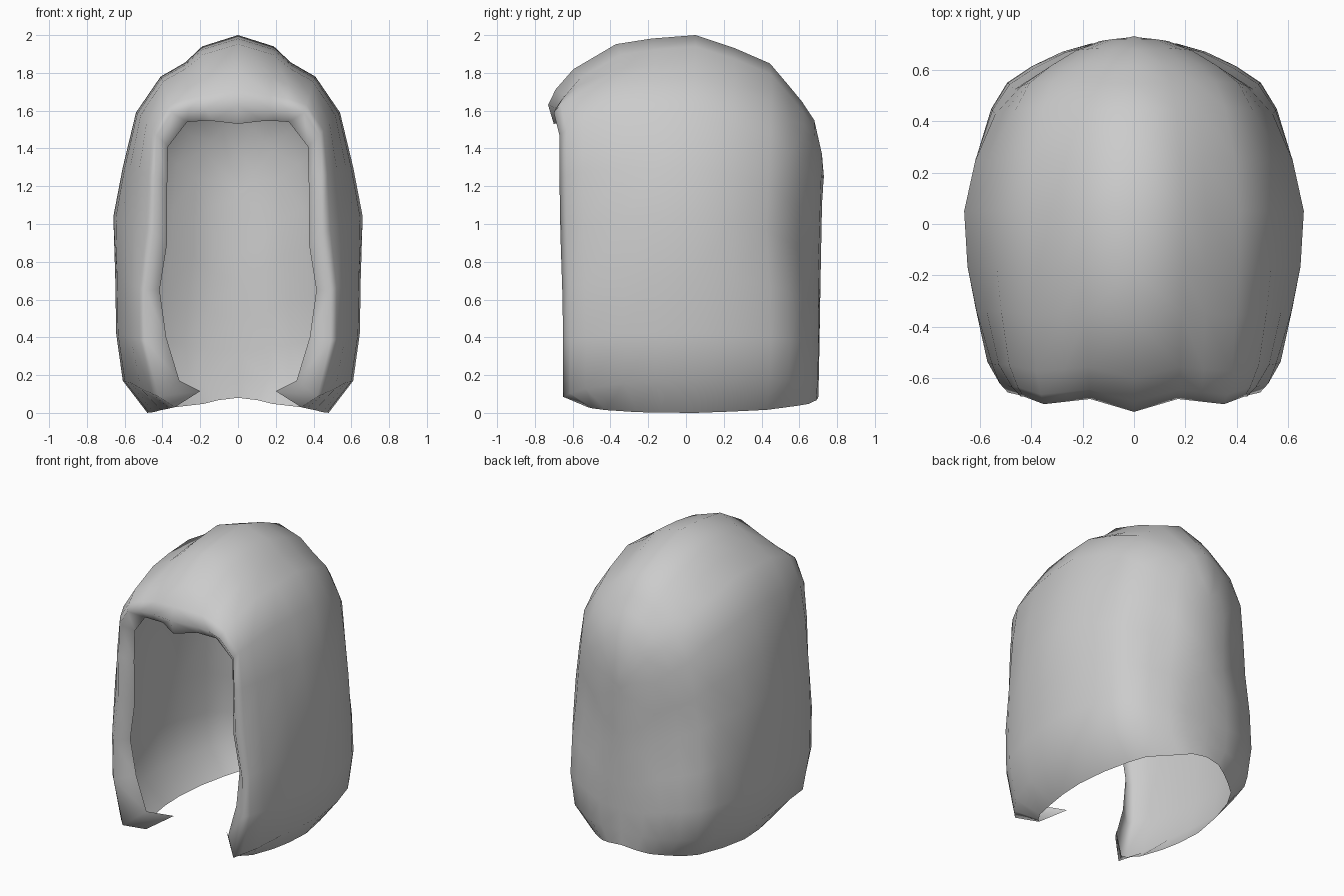
import bpy, bmesh

cube = bpy.data.objects.get("Cube")
if cube:
    bpy.data.objects.remove(cube)

# Half outlines (x, z), from the bottom edge up to the crown
INNER = [(.2, .115), (.31, .17), (.38, .4), (.415, .65), (.375, .9), (.375, 1.2),
         (.37, 1.41), (.27, 1.54), (.2, 1.545), (.13, 1.545), (0, 1.53)]
RIM = [(.335, .03), (.42, .085), (.49, .38), (.49, .65), (.445, .95), (.44, 1.25),
       (.43, 1.47), (.35, 1.59), (.26, 1.61), (.17, 1.61), (0, 1.63)]
WIDEST = [(.48, 0), (.61, .17), (.645, .42), (.65, .72), (.66, 1.04), (.61, 1.3),
          (.54, 1.59), (.41, 1.78), (.28, 1.855), (.19, 1.94), (0, 2)]
# Depth of the rim: tucked back at the chin, wavy along the brow
RIM_Y = [-.52, -.65, -.65, -.655, -.665, -.67, -.67, -.7, -.69, -.68, -.73]
# How far the lip turns inward behind the rim
LIP = [.11, .1, .09, .08, .08, .08, .08, .08, .06, .05, .03]
# Outward swelling of the rear corners, low down and under the crown
SWELL = [0, .03, .035, .02, -.015, 0, .02, .025, .03, .01, 0]
LAST = len(RIM) - 1
MID_Y = .05


def mix(a, b, t):
    return a + (b - a) * t


def rim_y(i):
    return RIM_Y[i]


def mid_y(i):
    return MID_Y


def back_y(i):
    return .7 + .03 * i / LAST


def blend(a, b, ya, yb, ty, tx, tz):
    """Arch between two outlines, with its own blend along each axis."""
    return [(mix(p[0], q[0], tx), mix(ya(i), yb(i), ty), mix(p[1], q[1], tz))
            for i, (p, q) in enumerate(zip(a, b))]


# Centre line of the back, where the arches close
BACK = [(0, mix(.08, 1.25, z / 2)) for x, z in WIDEST]

# Inner lip, then arches over the brow and sides
arches = [[(x, rim_y(i) + LIP[i], z) for i, (x, z) in enumerate(INNER)]]
for ty, tx, tz in [(0, 0, 0), (.05, .2, .22), (.17, .5, .51),
                   (.46, .78, .87), (.7, .94, .95), (1, 1, 1)]:
    arches.append(blend(RIM, WIDEST, rim_y, mid_y, ty, tx, tz))

# Arches rounding off into the back
for ty, tx, tz in [(.3, .06, .09), (.58, .17, .2), (.73, .28, .36), (.83, .44, .47),
                   (.925, .62, .6), (.985, .78, .84), (1, 1, 1)]:
    arch = blend(WIDEST, BACK, mid_y, back_y, ty, tx, tz)
    weight = 4 * tx * (1 - tx)
    arches.append([(x + s * weight * (x > 0), y + s * weight * (1 - tx), z)
                   for (x, y, z), s in zip(arch, SWELL)])

# Skin both halves and weld the centre line
bm = bmesh.new()
for side in (1, -1):
    rows = [[bm.verts.new((side * x, y, z)) for x, y, z in arch] for arch in arches]
    for front, rear in zip(rows, rows[1:]):
        for i in range(LAST):
            bm.faces.new((front[i], rear[i], rear[i + 1], front[i + 1]))
bmesh.ops.remove_doubles(bm, verts=bm.verts, dist=.001)
bmesh.ops.recalc_face_normals(bm, faces=bm.faces)
# Outward is away from the middle, judged at the backmost face
rearmost = max(bm.faces, key=lambda f: f.calc_center_median().y)
if rearmost.normal.y < 0:
    bmesh.ops.reverse_faces(bm, faces=bm.faces)
for face in bm.faces:
    face.smooth = True

mesh = bpy.data.meshes.new("hood_shell")
bm.to_mesh(mesh)
bm.free()
hood = bpy.data.objects.new("hood_shell", mesh)
bpy.context.collection.objects.link(hood)

# Plain grey finish
grey = bpy.data.materials.new("light_grey")
grey.use_nodes = True
colour = (.6, .6, .6, 1)
grey.diffuse_color = colour
grey.node_tree.nodes["Principled BSDF"].inputs["Base Color"].default_value = colour
mesh.materials.append(grey)
